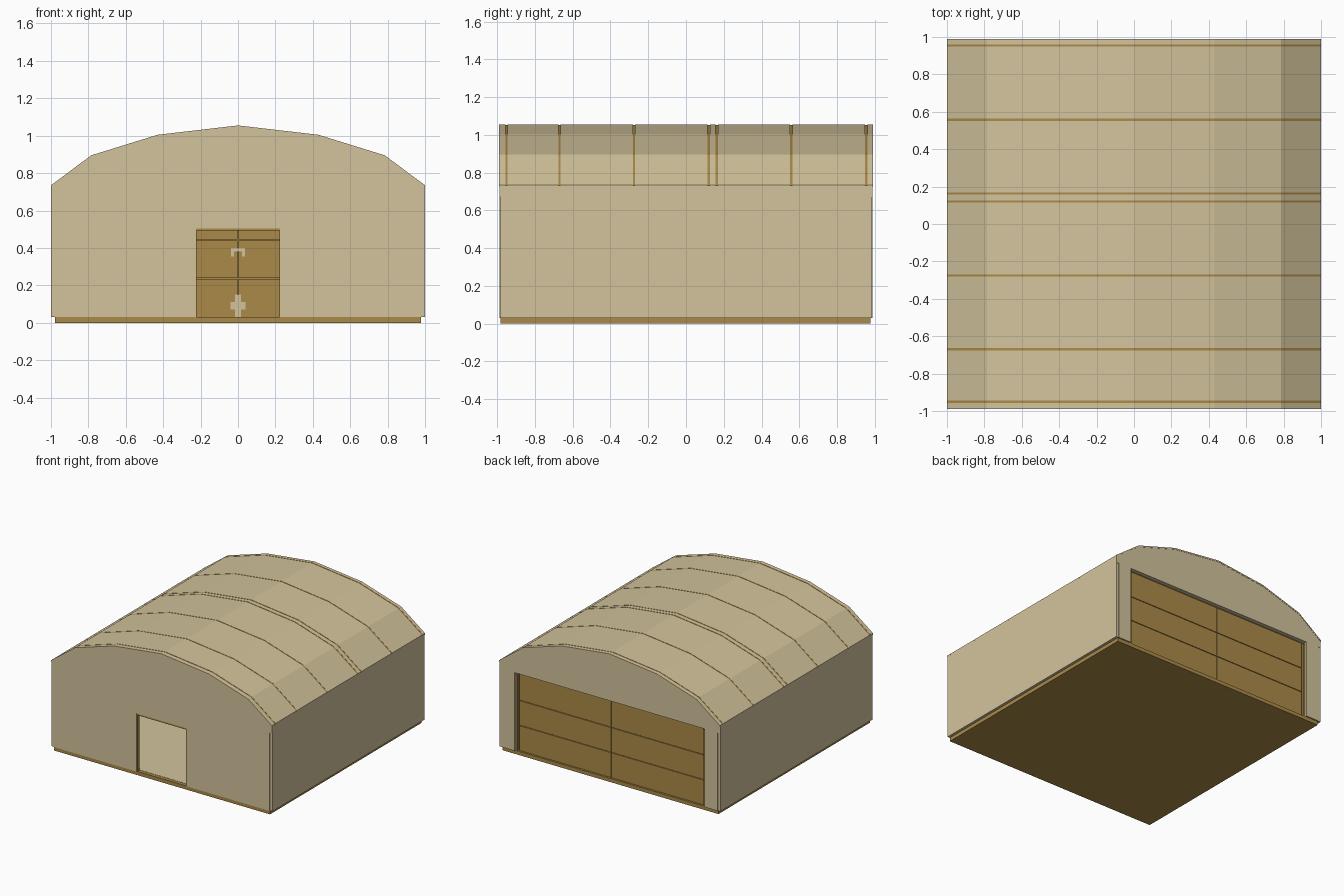
import bpy, bmesh

if "Cube" in bpy.data.objects:
    bpy.data.objects.remove(bpy.data.objects["Cube"])


def material(name, rgb):
    m = bpy.data.materials.new(name)
    m.diffuse_color = (*rgb, 1.0)
    m.use_nodes = True
    m.node_tree.nodes["Principled BSDF"].inputs["Base Color"].default_value = m.diffuse_color
    return m


TAN = material("tan cladding", (0.65, 0.55, 0.335))
BROWN = material("brown trim", (0.41, 0.255, 0.065))


def prism(name, outline, y0, y1, mat):
    """Extrude an x/z outline along y."""
    bm = bmesh.new()
    face = bm.faces.new([bm.verts.new((x, y0, z)) for x, z in outline])
    out = bmesh.ops.extrude_face_region(bm, geom=[face])
    moved = [v for v in out["geom"] if isinstance(v, bmesh.types.BMVert)]
    bmesh.ops.translate(bm, verts=moved, vec=(0, y1 - y0, 0))
    bmesh.ops.recalc_face_normals(bm, faces=bm.faces)
    me = bpy.data.meshes.new(name)
    bm.to_mesh(me)
    bm.free()
    me.materials.append(mat)
    ob = bpy.data.objects.new(name, me)
    bpy.context.collection.objects.link(ob)
    return ob


def box(name, x, y, z, mat):
    outline = [(x[0], z[0]), (x[1], z[0]), (x[1], z[1]), (x[0], z[1])]
    return prism(name, outline, y[0], y[1], mat)


# Faceted arch shared by roof, ribs and gables
HALF = [(1.0, 0.735), (0.785, 0.895), (0.43, 1.005)]
ARCH = HALF + [(0.0, 1.055)] + [(-x, z) for x, z in reversed(HALF)]


def arch(drop):
    return [(x, z - drop) for x, z in ARCH]


def arch_band(top, bottom):
    return arch(top) + arch(bottom)[::-1]


# Floor slab and interior floor
box("floor_slab", (-0.978, 0.978), (-0.983, 0.977), (0, 0.03), BROWN)
box("interior_floor", (-0.97, 0.97), (-0.955, 0.94), (0.03, 0.032), TAN)

# Side walls
for s, side in ((-1, "left"), (1, "right")):
    box(side + "_wall", sorted((s * 0.975, s * 1.0)), (-0.983, 0.985),
        (0.03, 0.728), TAN)


# Gable walls, each with an opening that reaches the floor
def gable(name, half_width, top, y0, y1):
    right = [(half_width, top), (half_width, 0.03), (0.978, 0.03),
             (0.978, 0.67), (0.999, 0.67)]
    left = [(-x, z) for x, z in reversed(right)]
    upper = [(x * 0.999, z) for x, z in arch(0.008)]
    prism(name, right + upper + left, y0, y1, TAN)


gable("front_wall", 0.225, 0.505, -0.988, -0.957)
gable("back_wall", 0.86, 0.67, 0.950, 0.988)

# Front doorway lining
box("front_lintel", (-0.225, 0.225), (-0.986, -0.955), (0.492, 0.505), BROWN)
for s in (-1, 1):
    box("front_jamb", sorted((s * 0.221, s * 0.225)), (-0.986, -0.955),
        (0.03, 0.492), BROWN)

# Roof sheets separated by recessed ribs
RIBS = [-0.95, -0.67, -0.275, 0.12, 0.163, 0.558, 0.955]
GAP = 0.006
start = -0.99
for y in RIBS + [None]:
    end = 0.99 if y is None else y - GAP
    prism("roof_sheet", arch_band(0, 0.012), start, end, TAN)
    if y is not None:
        prism("roof_rib", arch_band(0.002, 0.016), y - GAP, y + GAP, BROWN)
        start = y + GAP

# Large back door: two leaves of three panels over a thin core
box("back_door_core", (-0.86, 0.86), (0.951, 0.955), (0.03, 0.67), BROWN)
for s in (-1, 1):
    for z0, z1 in ((0.032, 0.235), (0.24, 0.44), (0.445, 0.658)):
        box("back_door_panel", sorted((s * 0.003, s * 0.832)), (0.942, 0.965),
            (z0, z1), BROWN)
    box("back_door_track", sorted((s * 0.842, s * 0.858)), (0.945, 0.975),
        (0.03, 0.655), BROWN)

# Light fittings on the inside of the back door
INNER = (0.936, 0.942)
box("door_latch_post", (-0.015, 0.015), INNER, (0.032, 0.15), TAN)
box("door_latch_bar", (-0.04, 0.04), (0.937, 0.942), (0.07, 0.11), TAN)
prism("door_handle", [(-0.037, 0.355), (-0.022, 0.355), (-0.022, 0.382),
                      (0.022, 0.382), (0.022, 0.355), (0.037, 0.355),
                      (0.037, 0.4), (-0.037, 0.4)], *INNER, TAN)
